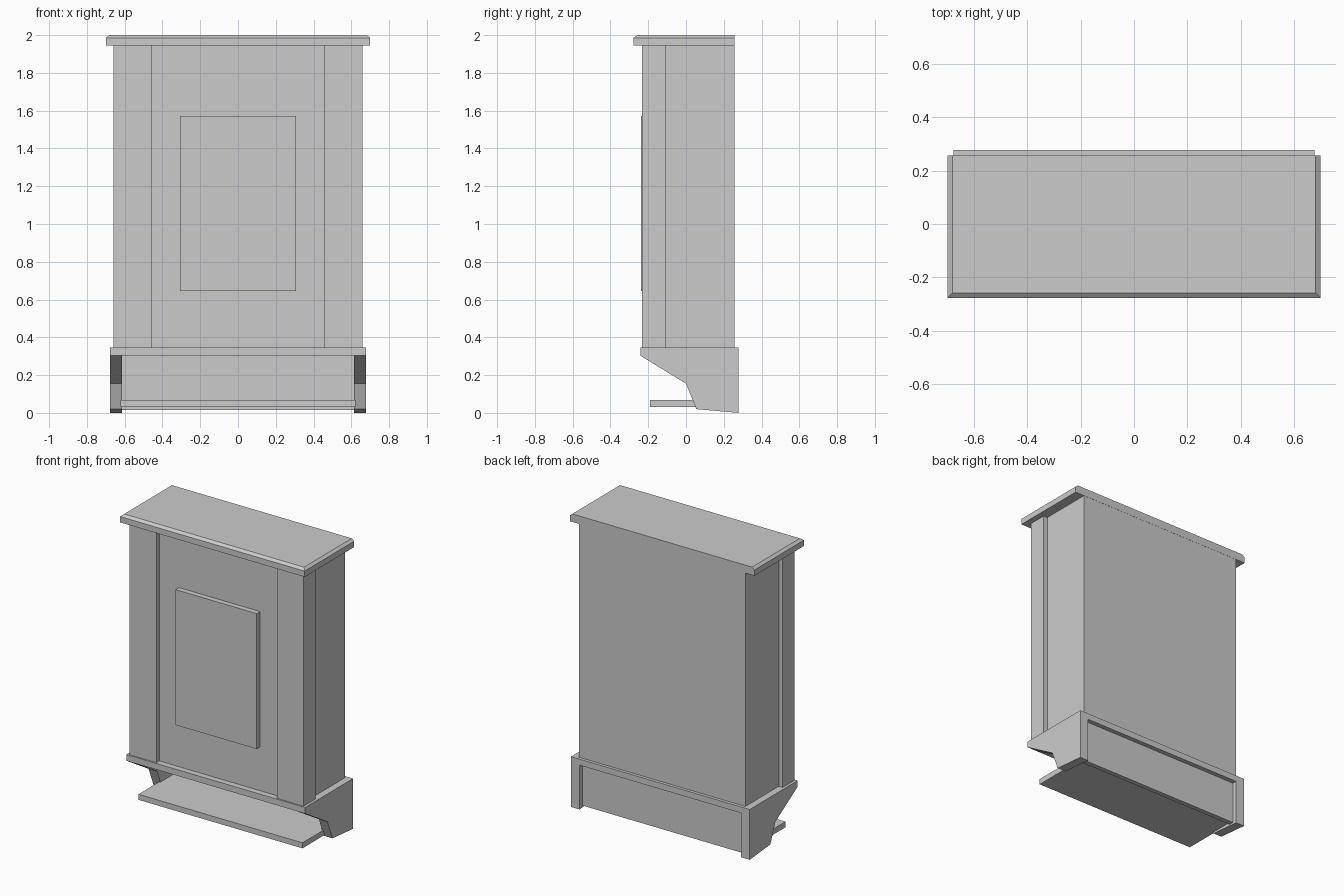
import bpy

if "Cube" in bpy.data.objects:
    bpy.data.objects.remove(bpy.data.objects["Cube"])


def mesh_object(name, verts, faces):
    me = bpy.data.meshes.new(name)
    me.from_pydata(verts, [], faces)
    me.update()
    ob = bpy.data.objects.new(name, me)
    bpy.context.collection.objects.link(ob)
    return ob


def loft(name, rings):
    """Closed solid through rings of equal point count, listed in order."""
    n = len(rings[0])
    verts = [p for ring in rings for p in ring]
    faces = [tuple(reversed(range(n)))]
    for r in range(len(rings) - 1):
        for i in range(n):
            j = (i + 1) % n
            faces.append((r * n + i, r * n + j, (r + 1) * n + j, (r + 1) * n + i))
    faces.append(tuple(range((len(rings) - 1) * n, len(rings) * n)))
    return mesh_object(name, verts, faces)


def rect(x0, x1, y0, y1, z):
    return [(x0, y0, z), (x1, y0, z), (x1, y1, z), (x0, y1, z)]


def box(name, x0, x1, y0, y1, z0, z1):
    return loft(name, [rect(x0, x1, y0, y1, z0), rect(x0, x1, y0, y1, z1)])


def mirror_x(ob):
    mod = ob.modifiers.new("mirror", 'MIRROR')
    mod.use_axis[0] = True
    mod.use_mirror_merge = False


# Cabinet body, corner pilasters and raised door panel
box("body", -0.63, 0.63, -0.20, 0.257, 0.345, 1.945)
mirror_x(box("pilaster", 0.457, 0.66, -0.232, -0.105, 0.345, 1.945))
box("raised_panel", -0.308, 0.308, -0.237, -0.20, 0.645, 1.573)

# Top slab, chamfered on the front and sides, flush at the back
loft("top_slab", [
    rect(-0.70, 0.70, -0.278, 0.258, 1.945),
    rect(-0.70, 0.70, -0.278, 0.258, 1.985),
    rect(-0.682, 0.682, -0.259, 0.258, 2.0),
])

# Base: top board, shaped side supports, back board and projecting shelf
box("base_board", -0.613, 0.613, -0.242, 0.278, 0.303, 0.345)
profile = [(-0.242, 0.345), (-0.242, 0.303), (0.0, 0.155),
           (0.055, 0.02), (0.278, 0.0), (0.278, 0.345)]
mirror_x(loft("side_support", [[(x, y, z) for y, z in profile]
                               for x in (0.613, 0.678)]))
box("base_back", -0.613, 0.613, 0.215, 0.247, 0.015, 0.303)
box("shelf", -0.622, 0.622, -0.19, 0.215, 0.03, 0.068)
